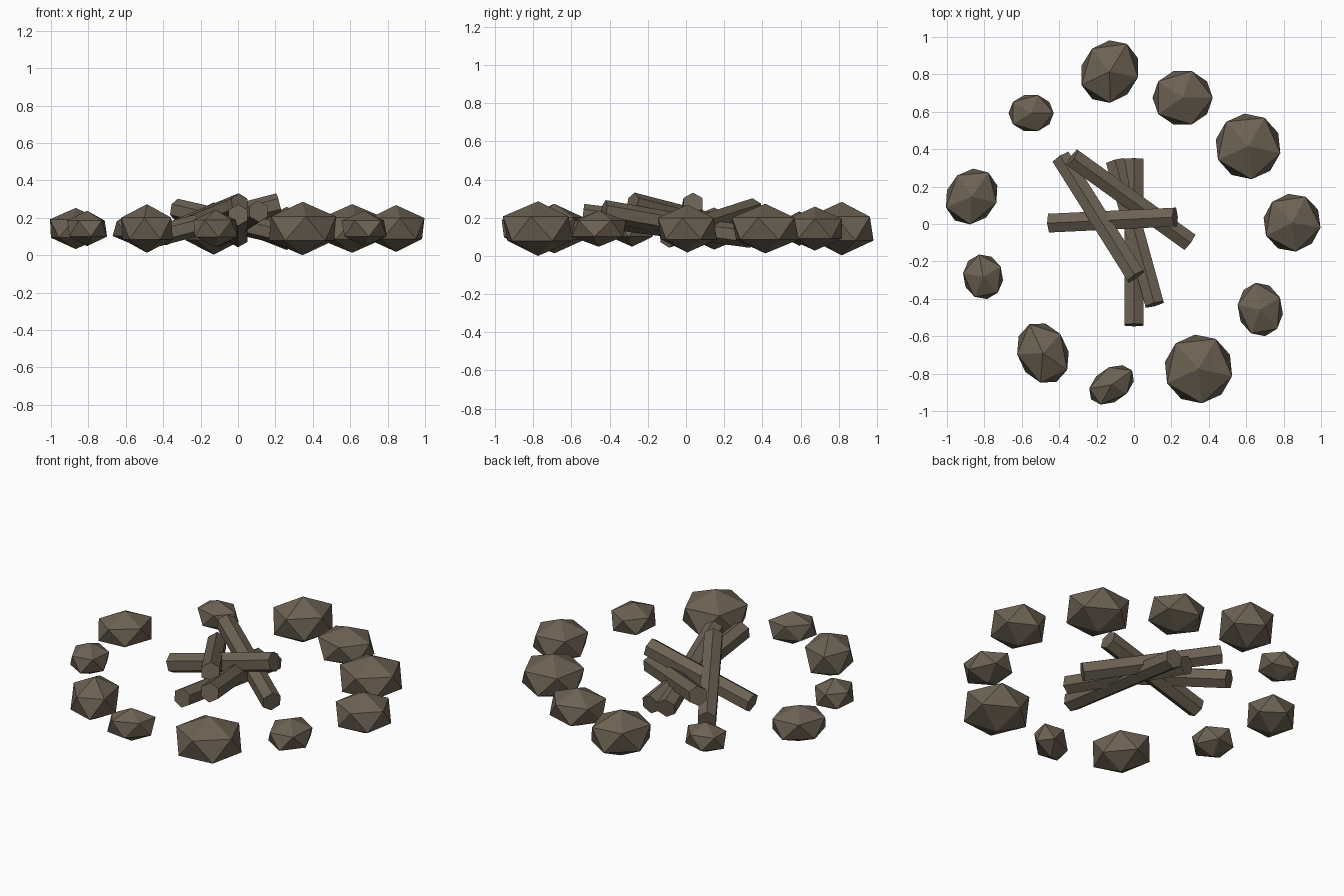
import bpy
from math import radians
from mathutils import Vector

default_cube = bpy.data.objects.get("Cube")
if default_cube:
    bpy.data.objects.remove(default_cube, do_unlink=True)


def make_material(name, colour):
    material = bpy.data.materials.new(name)
    material.use_nodes = True
    material.diffuse_color = colour
    material.node_tree.nodes["Principled BSDF"].inputs["Base Color"].default_value = colour
    return material


earthy_brown = make_material("earthy brown", (0.15, 0.122, 0.087, 1))


def finish(name):
    part = bpy.context.object
    part.name = name
    part.data.materials.append(earthy_brown)
    return part


def add_stone(index, x, y, length, width, height, turn):
    """Faceted boulder with one point up, stretched and turned about z."""
    bpy.ops.mesh.primitive_ico_sphere_add(
        subdivisions=1, radius=1, location=(x, y, STONE_CENTRE),
        rotation=(0, 0, radians(turn)))
    stone = finish(f"ring_stone_{index}")
    stone.scale = (length, width, height)


def add_log(name, low_end, high_end):
    """Six-sided log with a ridge on top, laid between two end points."""
    start, end = Vector(low_end), Vector(high_end)
    axis = end - start
    bpy.ops.mesh.primitive_cylinder_add(
        vertices=6, radius=LOG_RADIUS, depth=axis.length,
        location=(start + end) / 2)
    log = finish(name)
    log.rotation_euler = axis.to_track_quat('Z', 'Y').to_euler()


STONE_CENTRE = 0.143
LOG_RADIUS = 0.058

# Ring of stones: x, y, length, width, height (half sizes), turn
stones = [
    (-.13, .815, .195, .17, .14, 58),
    (.26, .675, .18, .167, .115, 0),
    (.61, .415, .197, .197, .13, 60),
    (.845, .007, .175, .172, .125, 62),
    (.675, -.457, .162, .135, .095, 100),
    (.345, -.775, .207, .205, .143, 60),
    (-.12, -.86, .15, .10, .10, 35),
    (-.487, -.69, .19, .15, .13, 115),
    (-.807, -.282, .135, .12, .095, 100),
    (-.868, .147, .175, .15, .11, 55),
    (-.55, .593, .135, .113, .09, 0),
]
for index, stone in enumerate(stones, start=1):
    add_stone(index, *stone)

# Stacked firewood: low end, raised end
logs = {
    "cross_log": ((-.45, .005, .10), (.22, .037, .275)),
    "long_diagonal_log": ((-.39, .355, .11), (.01, -.28, .275)),
    "short_diagonal_log": ((.295, -.095, .10), (-.33, .355, .245)),
    "straight_log": ((0, .345, .10), (0, -.54, .215)),
    "leaning_log": ((-.10, .335, .10), (.11, -.43, .235)),
}
for name, ends in logs.items():
    add_log(name, *ends)
